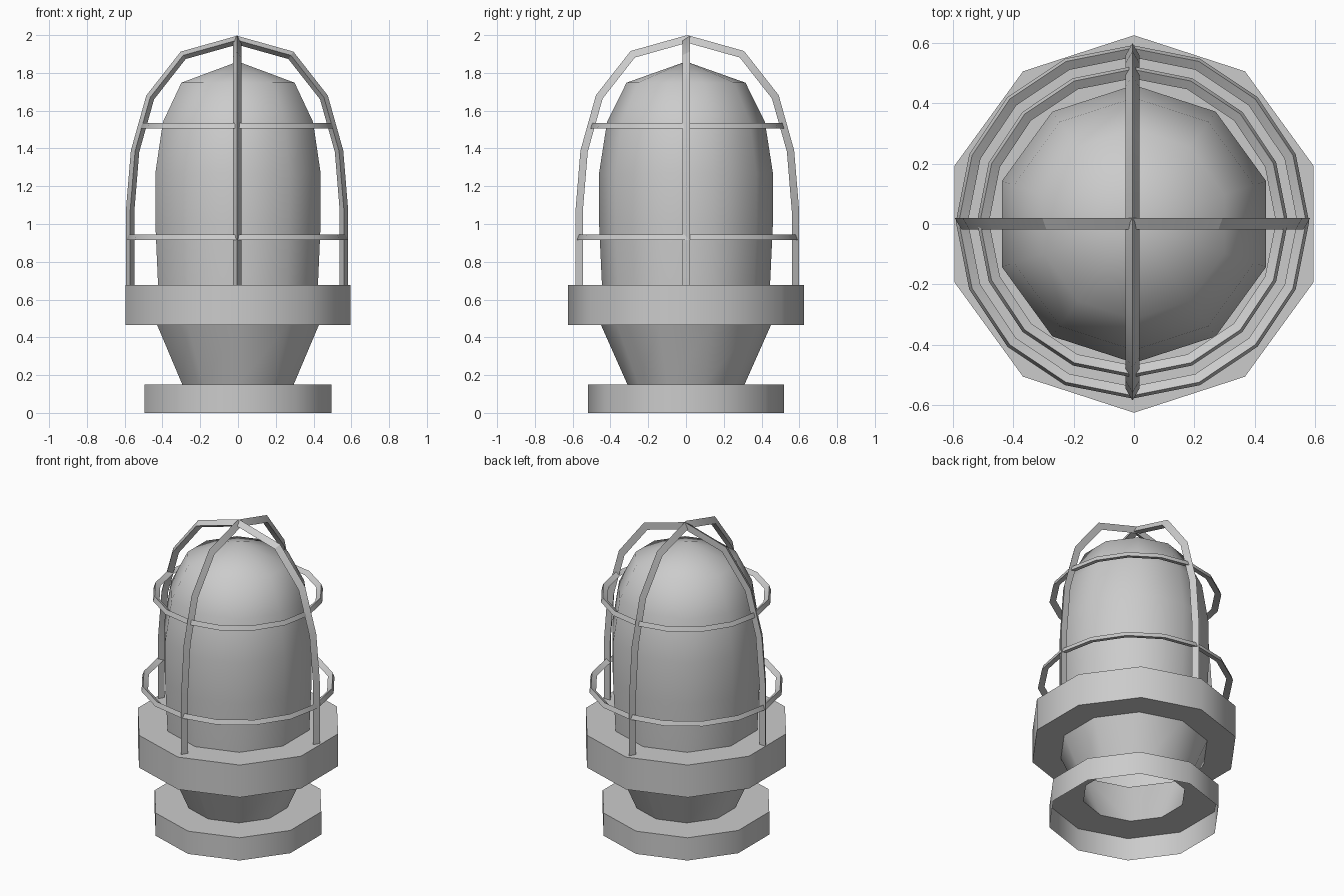
import bpy, bmesh, math
from mathutils import Vector

cube = bpy.data.objects.get("Cube")
if cube:
    bpy.data.objects.remove(cube, do_unlink=True)

grey = bpy.data.materials.new("light_grey")
grey.use_nodes = True
grey.diffuse_color = (0.6, 0.6, 0.6, 1)
grey.node_tree.nodes["Principled BSDF"].inputs["Base Color"].default_value = (0.6, 0.6, 0.6, 1)


def finish(bm, name, angle):
    mesh = bpy.data.meshes.new(name)
    bm.to_mesh(mesh)
    bm.free()
    mesh.materials.append(grey)
    ob = bpy.data.objects.new(name, mesh)
    bpy.context.collection.objects.link(ob)
    bpy.ops.object.select_all(action='DESELECT')
    ob.select_set(True)
    bpy.context.view_layer.objects.active = ob
    bpy.ops.object.shade_smooth_by_angle(angle=math.radians(angle))
    return ob


def lathe(name, profile, sides=10):
    """Open surface of revolution; a zero radius closes it to a point."""
    bm = bmesh.new()
    prev = None
    for r, z in profile:
        if r == 0:
            ring = [bm.verts.new((0, 0, z))] * sides
        else:
            ring = []
            for i in range(sides):
                a = math.pi / 2 + math.tau * i / sides
                ring.append(bm.verts.new((r * math.cos(a), r * math.sin(a), z)))
        if prev:
            for i in range(sides):
                j = (i + 1) % sides
                face = [prev[i], prev[j], ring[j]]
                if r:
                    face.append(ring[i])
                bm.faces.new(face)
        prev = ring
    return finish(bm, name, 50)


def sweep(name, path, section, across, shift):
    """Mitred sweep of a section (out, sideways) along a planar arch path."""
    bm = bmesh.new()
    pts = [Vector(p) for p in path]
    rings = []
    for k, p in enumerate(pts):
        d0 = (p - pts[max(k - 1, 0)]).normalized()
        d1 = (pts[min(k + 1, len(pts) - 1)] - p).normalized()
        t = (d0 + d1).normalized()
        out = across.cross(t)
        miter = 1 / max(t.dot(d1), t.dot(d0))
        rings.append([bm.verts.new(p + shift + out * (n * miter) + across * b)
                      for n, b in section])
    m = len(section)
    for a, b in zip(rings, rings[1:]):
        for i in range(m):
            j = (i + 1) % m
            bm.faces.new((a[i], a[j], b[j], b[i]))
    bm.faces.new(rings[0])
    bm.faces.new(rings[-1])
    bmesh.ops.recalc_face_normals(bm, faces=bm.faces)
    return finish(bm, name, 30)


# Hollow lamp body: foot, neck, collar and domed glass in one shell
lathe("lamp_body", [
    (0.52, 0), (0.52, 0.15), (0.31, 0.15), (0.45, 0.465),
    (0.625, 0.465), (0.625, 0.678), (0.445, 0.678),
    (0.46, 1.0), (0.46, 1.27), (0.418, 1.54), (0.315, 1.748), (0, 1.86)])

# Two crossing guard arches with triangular bars
half = [(0.566, 0.66), (0.566, 1.07), (0.54, 1.385), (0.46, 1.67), (0.285, 1.893)]
arch = half + [(0, 1.973)] + [(-r, z) for r, z in reversed(half)]
offset = Vector((-0.005, 0.007, 0))
sweep("guard_arch_side", [(r, 0, z) for r, z in arch],
      [(0.0225, 0.013), (-0.0225, 0.013), (0, -0.026)], Vector((0, 1, 0)), offset)
sweep("guard_arch_front", [(0, r, z) for r, z in arch],
      [(0.026, 0), (-0.013, 0.0225), (-0.013, -0.0225)], Vector((-1, 0, 0)), offset)


# Guard hoops with triangular section
def hoop(name, radius, z, sides=16):
    bm = bmesh.new()
    section = [(0, -0.015), (-0.01, 0.015), (-0.04, -0.005)]
    rings = []
    for i in range(sides):
        a = math.tau * i / sides
        rings.append([bm.verts.new(((radius + r) * math.cos(a) + offset.x,
                                    (radius + r) * math.sin(a) + offset.y, z + h))
                      for r, h in section])
    for i in range(sides):
        a, b = rings[i], rings[(i + 1) % sides]
        for k in range(3):
            n = (k + 1) % 3
            bm.faces.new((a[k], b[k], b[n], a[n]))
    bmesh.ops.recalc_face_normals(bm, faces=bm.faces)
    finish(bm, name, 30)


hoop("lower_hoop", 0.585, 0.93)
hoop("upper_hoop", 0.515, 1.52)
